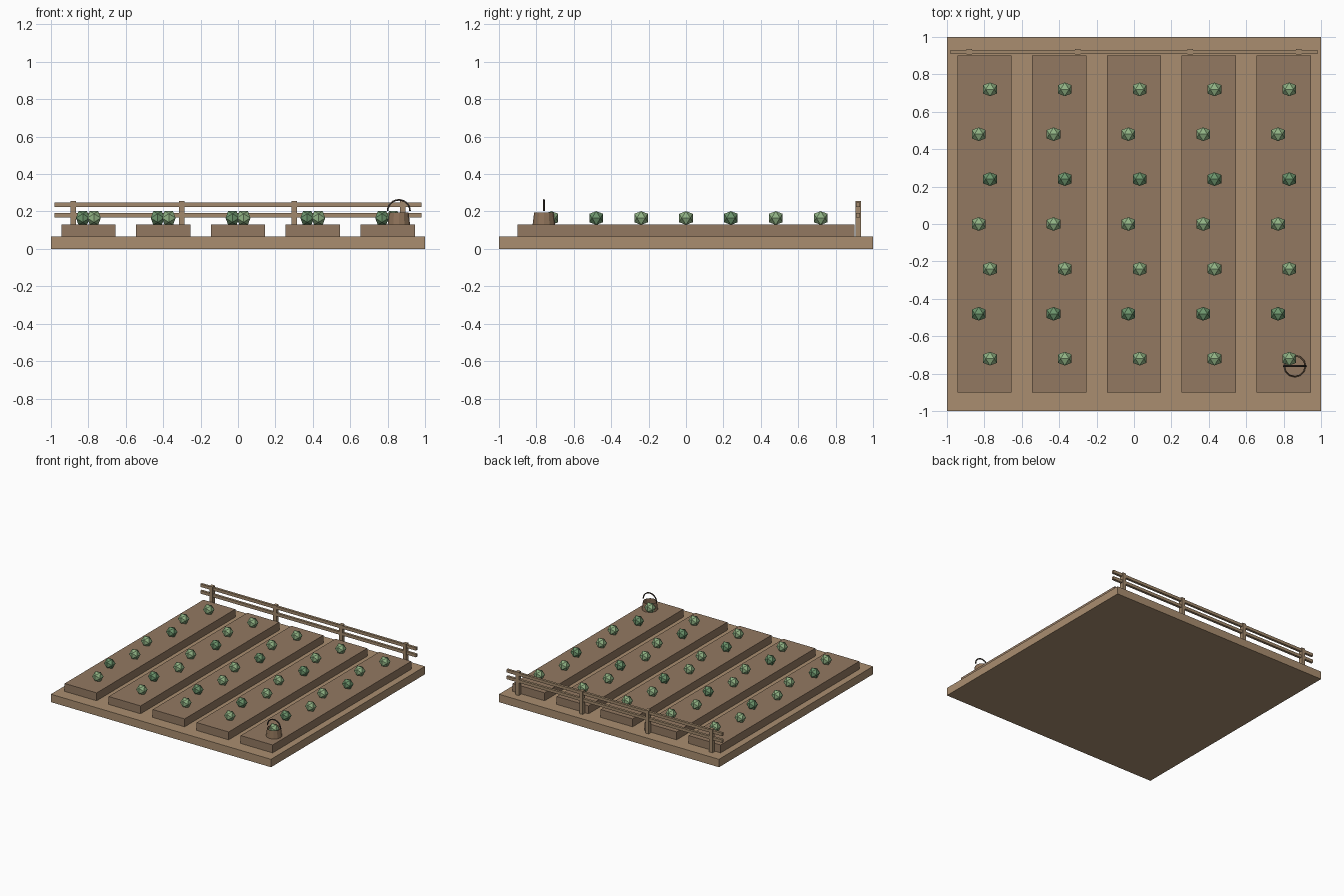
import bpy, bmesh, math
from mathutils import Matrix

if "Cube" in bpy.data.objects:
    bpy.data.objects.remove(bpy.data.objects["Cube"])


def material(name, rgb):
    m = bpy.data.materials.new(name)
    m.diffuse_color = (*rgb, 1)
    m.use_nodes = True
    m.node_tree.nodes["Principled BSDF"].inputs["Base Color"].default_value = m.diffuse_color
    return m


SOIL = material("soil", (0.40, 0.27, 0.16))
BED = material("bed_soil", (0.29, 0.19, 0.12))
WOOD = material("fence_wood", (0.36, 0.25, 0.15))
PAIL = material("bucket_wood", (0.27, 0.17, 0.10))
METAL = material("handle_metal", (0.06, 0.045, 0.035))
GREEN = material("cabbage_light", (0.28, 0.45, 0.23))
DARK = material("cabbage_dark", (0.15, 0.30, 0.15))


def add(name, bm, mat):
    me = bpy.data.meshes.new(name)
    bm.to_mesh(me)
    bm.free()
    me.materials.append(mat)
    ob = bpy.data.objects.new(name, me)
    bpy.context.collection.objects.link(ob)
    return ob


def box(name, x, y, z, mat):
    bm = bmesh.new()
    size = [b - a for a, b in (x, y, z)]
    mid = [(a + b) / 2 for a, b in (x, y, z)]
    bmesh.ops.create_cube(bm, size=1, matrix=Matrix.Translation(mid) @ Matrix.Diagonal((*size, 1)))
    return add(name, bm, mat)


def cabbage(name, loc, r, mat):
    # icosahedron resting on an edge
    bm = bmesh.new()
    t = (1 + math.sqrt(5)) / 2
    k = r / math.hypot(1, t)
    for a in (-k, k):
        for b in (-t * k, t * k):
            for co in ((a, 0, b), (0, b, a), (b, a, 0)):
                bm.verts.new(co)
    bmesh.ops.convex_hull(bm, input=bm.verts[:])
    ob = add(name, bm, mat)
    ob.location = loc
    return ob


# field slab and raised beds with staggered cabbages
box("ground_slab", (-1, 1), (-1, 1), (0, 0.065), SOIL)
for c in range(5):
    x = -0.8 + 0.4 * c
    box(f"bed_{c}", (x - 0.145, x + 0.145), (-0.9, 0.9), (0.06, 0.13), BED)
    for r in range(7):
        dx = 0.03 if r % 2 == 0 else -0.03
        cabbage(f"cabbage_{c}_{r}", (x + dx, -0.72 + 0.24 * r, 0.165), 0.043,
                DARK if r % 3 == 1 else GREEN)

# fence along the back
FY = 0.92
for i, x in enumerate((-0.88, -0.3, 0.3, 0.88)):
    box(f"fence_post_{i}", (x - 0.015, x + 0.015), (FY - 0.015, FY + 0.015), (0.06, 0.255), WOOD)
for i, z in enumerate((0.18, 0.235)):
    box(f"fence_rail_{i}", (-0.98, 0.98), (FY - 0.01, FY + 0.01), (z - 0.012, z + 0.012), WOOD)

# open bucket
bm = bmesh.new()
bmesh.ops.create_cone(bm, cap_ends=False, segments=12, radius1=0.06, radius2=0.052, depth=0.065)
add("bucket", bm, PAIL).location = (0.86, -0.76, 0.1625)

# arched bucket handle
cu = bpy.data.curves.new("bucket_handle", "CURVE")
cu.dimensions = "3D"
cu.bevel_depth = 0.005
cu.bevel_resolution = 1
sp = cu.splines.new("POLY")
sp.points.add(12)
for i, p in enumerate(sp.points):
    a = math.pi * i / 12
    p.co = (0.06 * math.cos(a), 0, 0.06 * math.sin(a), 1)
cu.materials.append(METAL)
handle = bpy.data.objects.new("bucket_handle", cu)
handle.location = (0.86, -0.76, 0.202)
bpy.context.collection.objects.link(handle)
